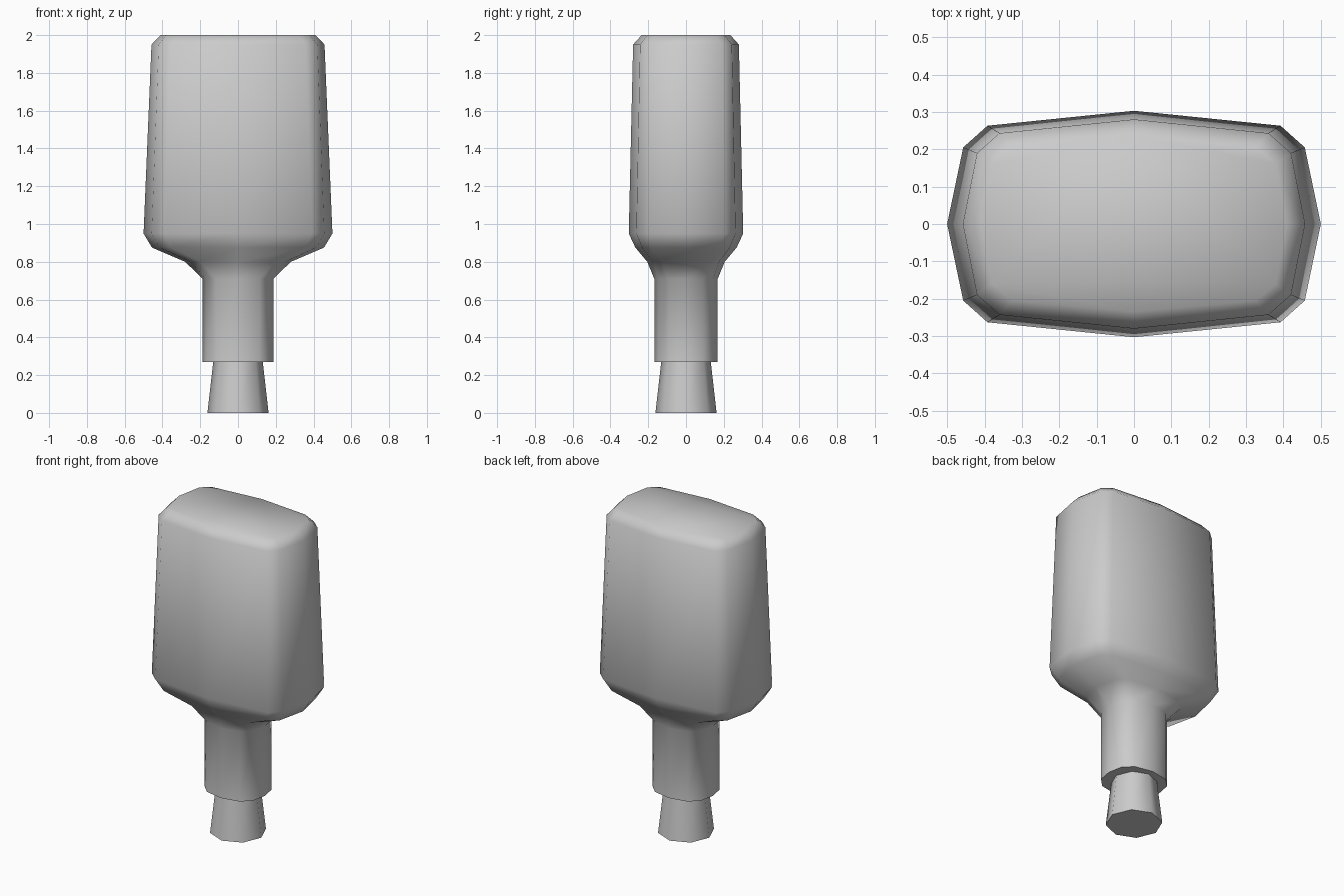
import bpy, bmesh, math

if "Cube" in bpy.data.objects:
    bpy.data.objects.remove(bpy.data.objects["Cube"])


def mirror_ring(quarter, z):
    """Turn four points (x axis to y axis) into a 12-point symmetric ring."""
    half = quarter + [(-x, y) for x, y in reversed(quarter[:-1])]
    full = half + [(x, -y) for x, y in reversed(half[1:-1])]
    return [(x, y, z) for x, y in full]


def loft(name, rings):
    bm = bmesh.new()
    loops = [[bm.verts.new(p) for p in ring] for ring in rings]
    n = len(loops[0])
    for low, high in zip(loops, loops[1:]):
        for i in range(n):
            j = (i + 1) % n
            bm.faces.new((low[i], low[j], high[j], high[i]))
    bm.faces.new(loops[0][::-1])
    bm.faces.new(loops[-1])
    bmesh.ops.recalc_face_normals(bm, faces=bm.faces)
    mesh = bpy.data.meshes.new(name)
    bm.to_mesh(mesh)
    bm.free()
    obj = bpy.data.objects.new(name, mesh)
    bpy.context.collection.objects.link(obj)
    bpy.ops.object.select_all(action='DESELECT')
    obj.select_set(True)
    bpy.context.view_layer.objects.active = obj
    bpy.ops.object.shade_smooth_by_angle(angle=math.radians(62))
    return obj


# Body: neck, flared shoulder, tapering block and chamfered top
neck = [(0.187, 0), (0.17, 0.09), (0.115, 0.145), (0, 0.168)]
sections = [
    (0.27, neck),
    (0.71, neck),
    (0.80, [(0.28, 0), (0.25, 0.125), (0.20, 0.175), (0, 0.205)]),
    (0.875, [(0.455, 0), (0.415, 0.18), (0.355, 0.232), (0, 0.268)]),
    (0.95, [(0.50, 0), (0.457, 0.205), (0.392, 0.263), (0, 0.303)]),
    (1.95, [(0.458, 0), (0.42, 0.19), (0.36, 0.243), (0, 0.28)]),
    (2.00, [(0.41, 0), (0.38, 0.16), (0.325, 0.205), (0, 0.235)]),
]
loft("body", [mirror_ring(q, z) for z, q in sections])

# Flared eight-sided peg under the neck
loft("peg", [[(r * math.cos(i * math.pi / 4), r * math.sin(i * math.pi / 4), z)
              for i in range(8)]
             for r, z in ((0.162, 0), (0.13, 0.28))])
